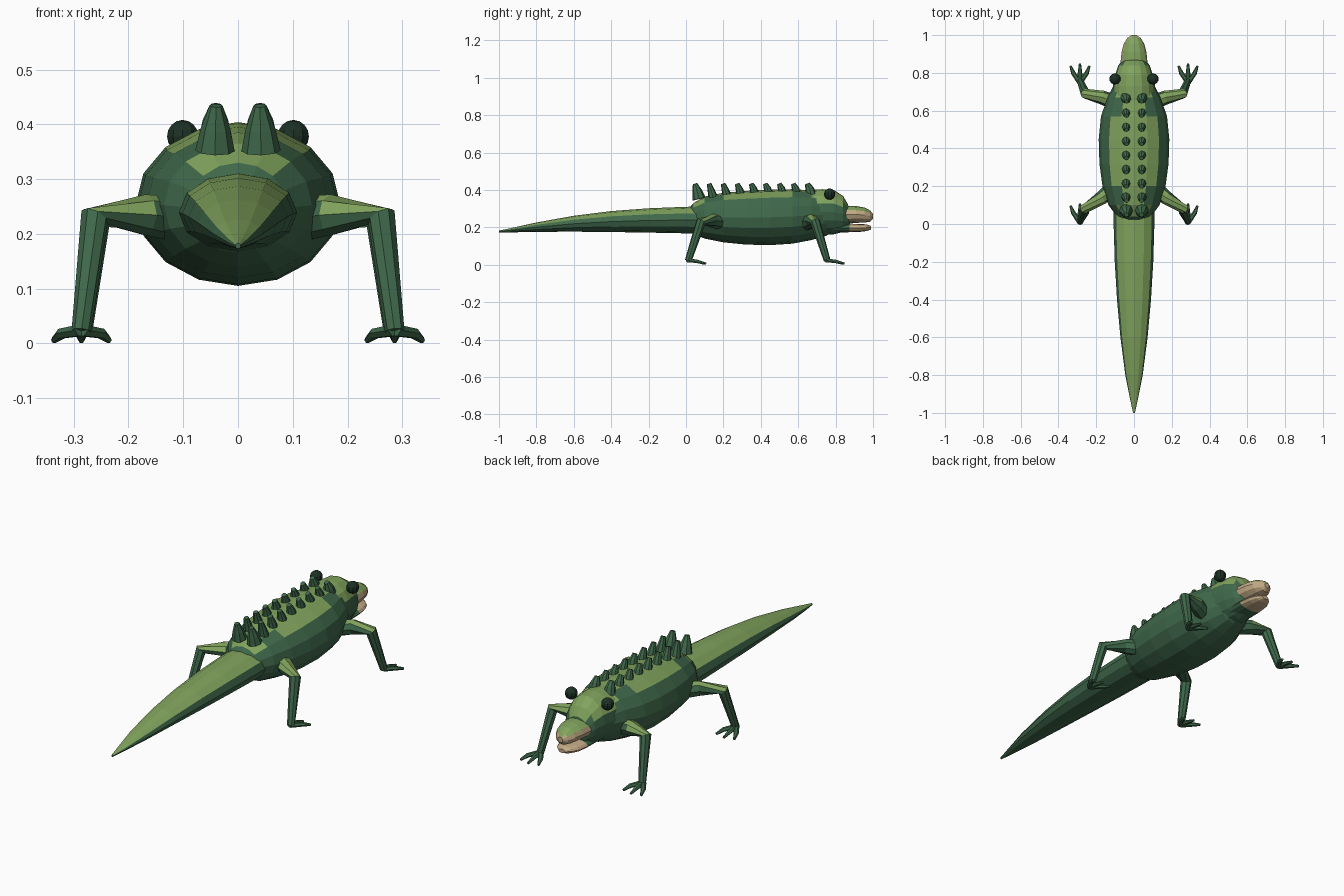
import bpy, bmesh, math
from mathutils import Vector

cube = bpy.data.objects.get("Cube")
if cube:
    bpy.data.objects.remove(cube, do_unlink=True)


def material(name, rgb):
    m = bpy.data.materials.new(name)
    m.use_nodes = True
    m.diffuse_color = (*rgb, 1)
    m.node_tree.nodes["Principled BSDF"].inputs["Base Color"].default_value = (*rgb, 1)
    return m


DARK = material("dark green", (0.05, 0.14, 0.07))
LIGHT = material("light green", (0.22, 0.37, 0.11))
TAN = material("tan", (0.55, 0.41, 0.24))
EYE = material("eye black green", (0.012, 0.03, 0.018))


def tube(bm, sections, sides, ref=(0, 0, 1)):
    """Skin elliptical rings (centre, width radius, height radius) into a closed tube."""
    pts = [Vector(s[0]) for s in sections]
    rings = []
    for i, (_, a, b) in enumerate(sections):
        t = (pts[min(i + 1, len(pts) - 1)] - pts[max(i - 1, 0)]).normalized()
        u = t.cross(Vector(ref)).normalized()
        v = u.cross(t)
        angles = [math.tau * k / sides for k in range(sides)]
        rings.append([bm.verts.new(pts[i] + u * a * math.cos(w) + v * b * math.sin(w))
                      for w in angles])
    for r, s in zip(rings, rings[1:]):
        for k in range(sides):
            j = (k + 1) % sides
            bm.faces.new((r[k], r[j], s[j], s[k]))
    bm.faces.new(rings[0])
    bm.faces.new(rings[-1])


def finish(name, bm, mats, rule=None, mirror=False):
    """Colour the faces by rule(normal, centre) and make the object."""
    bmesh.ops.recalc_face_normals(bm, faces=bm.faces)
    if rule:
        for f in bm.faces:
            f.material_index = int(rule(f.normal, f.calc_center_median()))
    me = bpy.data.meshes.new(name)
    bm.to_mesh(me)
    bm.free()
    for m in mats:
        me.materials.append(m)
    ob = bpy.data.objects.new(name, me)
    bpy.context.collection.objects.link(ob)
    if mirror:
        ob.modifiers.new("mirror", "MIRROR").use_mirror_merge = False
    return ob


def lengthwise(name, profile, sides, mats, rule):
    """Loft along y from rows of (y, half width, top z, bottom z)."""
    bm = bmesh.new()
    # Rings stay upright: centres are tied to a straight axis, then lifted
    tube(bm, [((0, y, 0), w, (top - bot) / 2) for y, w, top, bot in profile], sides)
    bm.verts.ensure_lookup_table()
    for i, (_, _, top, bot) in enumerate(profile):
        for v in bm.verts[i * sides:(i + 1) * sides]:
            v.co.z += (top + bot) / 2
    return finish(name, bm, mats, rule)


# Body with a pale saddle along the back
lengthwise("body", [
    (.015, .06, .30, .19), (.04, .09, .33, .165), (.1, .135, .365, .14),
    (.2, .167, .385, .12), (.32, .183, .395, .108), (.45, .187, .402, .105),
    (.57, .175, .404, .113), (.67, .14, .398, .132), (.75, .1, .375, .155),
    (.81, .05, .33, .19)], 16, [DARK, LIGHT],
    lambda n, c: n.z > .72 and (abs(c.x) < .07 or .2 < c.y < .6))

# Head
lengthwise("head", [
    (.58, .09, .37, .2), (.66, .115, .4, .17), (.73, .112, .404, .16),
    (.79, .1, .4, .163), (.84, .083, .368, .175), (.865, .062, .325, .19),
    (.876, .035, .29, .21)], 16, [DARK, LIGHT],
    lambda n, c: n.z > .5 or (c.y > .8 and c.z > .31))

# Tail
lengthwise("tail", [
    (.12, .108, .312, .165), (0, .108, .31, .168), (-.2, .102, .302, .172),
    (-.4, .09, .287, .175), (-.6, .072, .262, .177), (-.8, .046, .226, .176),
    (-.94, .018, .195, .173), (-1, .005, .183, .173)], 12, [DARK, LIGHT],
    lambda n, c: n.z > .55)

# Upper snout with pale lips, and lower jaw
lengthwise("upper_snout", [
    (.79, .07, .315, .225), (.85, .072, .316, .222), (.91, .066, .314, .224),
    (.955, .054, .306, .226), (.985, .035, .29, .23), (1, .014, .272, .245)],
    12, [TAN, LIGHT], lambda n, c: n.z > .6)
lengthwise("lower_jaw", [
    (.78, .066, .222, .172), (.875, .066, .22, .174), (.93, .059, .218, .176),
    (.965, .043, .216, .18), (.988, .018, .208, .188)], 12, [TAN, DARK],
    lambda n, c: c.y < .875)

# Eyes
bm = bmesh.new()
bmesh.ops.create_uvsphere(bm, u_segments=10, v_segments=8, radius=.03)
bmesh.ops.translate(bm, verts=bm.verts, vec=(.101, .768, .378))
finish("eyes", bm, [EYE], mirror=True)

# Two rows of blunt back spines, leaning towards the tail
bm = bmesh.new()
for i in range(9):
    y = .07 + .075 * i
    r = .036 if i == 0 else .031 if i == 8 else .026
    z = .352 + .004 * min(i, 4)
    tube(bm, [((.042, y, z), r, r), ((.041, y - .01, z + .04), r * .75, r * .75),
              ((.04, y - .022, .434), .012, .012)], 8, (0, 1, 0))
finish("back_spines", bm, [DARK], mirror=True)


# Legs, each with three splayed toes
def legs(name, path, radii, foot_y):
    bm = bmesh.new()
    tube(bm, [(p, r, r) for p, r in zip(path, radii)], 8, (0, 1, 0))
    for side in (-1, 0, 1):
        x = .286
        tube(bm, [((x, foot_y, .024), .014, .012),
                  ((x + side * .036, foot_y + .052, .018), .012, .01),
                  ((x + side * .05, foot_y + .1 - .012 * abs(side), .006), .006, .006)], 6)
    finish(name, bm, [DARK, LIGHT], lambda n, c: n.z > .5 and c.z > .1, mirror=True)


radii = (.042, .037, .027, .018)
legs("hind_legs", [(.1, .2, .225), (.17, .14, .235), (.262, .08, .23), (.286, .012, .022)],
     radii, .008)
legs("front_legs", [(.09, .64, .22), (.17, .67, .235), (.258, .69, .232), (.284, .755, .022)],
     radii, .748)
